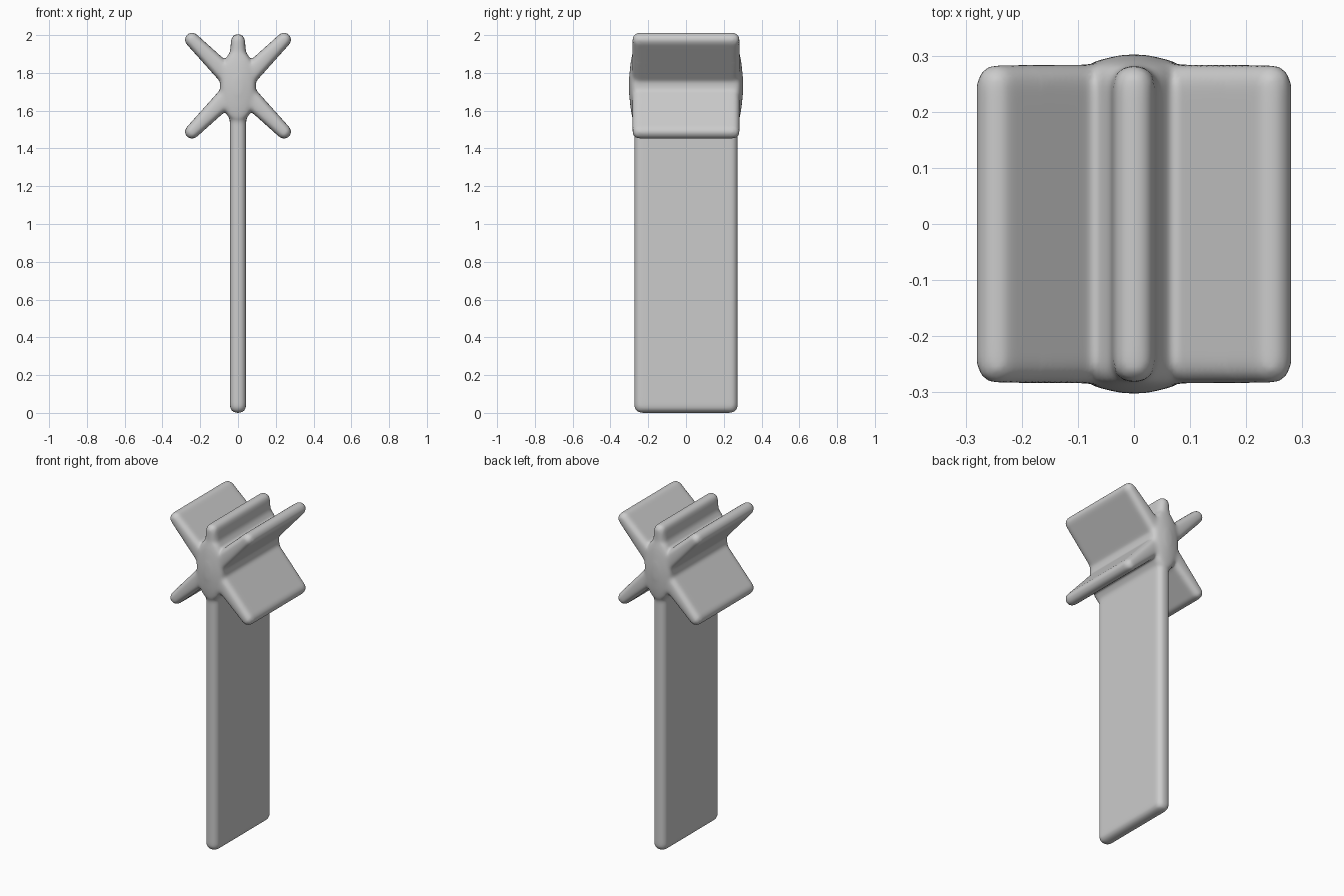
import bpy, bmesh, math
from mathutils import Matrix, Vector

if "Cube" in bpy.data.objects:
    bpy.data.objects.remove(bpy.data.objects["Cube"])

HUB_Z = 1.732
body = bmesh.new()


def add_to_body(part, matrix):
    """Move a finished part into place and merge it into the body."""
    part.transform(matrix)
    bmesh.ops.recalc_face_normals(part, faces=part.faces[:])
    temp = bpy.data.meshes.new("part")
    part.to_mesh(temp)
    part.free()
    body.from_mesh(temp)
    bpy.data.meshes.remove(temp)


def slab(length, root, tip, depth, angle, rounding):
    """Rounded blade reaching out from the hub; angle is measured from up."""
    bm = bmesh.new()
    bmesh.ops.create_cube(bm, size=2)
    for v in bm.verts:
        outer = v.co.z > 0
        v.co = Vector((v.co.x * (tip if outer else root),
                       v.co.y * depth, length if outer else 0))
    bmesh.ops.bevel(bm, geom=bm.edges[:], offset=rounding, segments=5,
                    profile=0.5, affect='EDGES', clamp_overlap=True)
    add_to_body(bm, Matrix.Translation((0, 0, HUB_Z))
                @ Matrix.Rotation(math.radians(angle), 4, 'Y'))


# Four diagonal blades, the short top fin and the long stem
for angle in (45, 135, 225, 315):
    slab(0.382, 0.056, 0.035, 0.284, angle, 0.034)
slab(0.274, 0.056, 0.034, 0.282, 0, 0.033)
slab(HUB_Z, 0.043, 0.043, 0.274, 180, 0.036)

# Hub: oval core with gently domed ends
hub = bmesh.new()
rings = []
stations = [(0.262, 1), (0.284, 0.9), (0.294, 0.6), (0.302, 0.2)]
profile = [(-y, s) for y, s in reversed(stations)] + stations
for y, s in profile:
    rings.append([hub.verts.new((0.095 * s * math.cos(a), y, 0.195 * s * math.sin(a)))
                  for a in (math.tau * i / 32 for i in range(32))])
for a, b in zip(rings, rings[1:]):
    for i in range(32):
        j = (i + 1) % 32
        hub.faces.new((a[i], a[j], b[j], b[i]))
hub.faces.new(rings[0])
hub.faces.new(rings[-1])
add_to_body(hub, Matrix.Translation((0, 0, HUB_Z)))

# Fuse everything into one softly blended form
mesh = bpy.data.meshes.new("bladed_post")
body.to_mesh(mesh)
body.free()
post = bpy.data.objects.new("bladed_post", mesh)
bpy.context.collection.objects.link(post)

remesh = post.modifiers.new("fuse", 'REMESH')
remesh.mode = 'VOXEL'
remesh.voxel_size = 0.01
remesh.use_smooth_shade = True
blend = post.modifiers.new("blend", 'SMOOTH')
blend.factor = 0.5
blend.iterations = 10

# Plain grey finish
grey = bpy.data.materials.new("light_grey")
grey.use_nodes = True
colour = (0.6, 0.6, 0.6, 1)
grey.diffuse_color = colour
grey.node_tree.nodes["Principled BSDF"].inputs["Base Color"].default_value = colour
mesh.materials.append(grey)
for poly in mesh.polygons:
    poly.use_smooth = True
